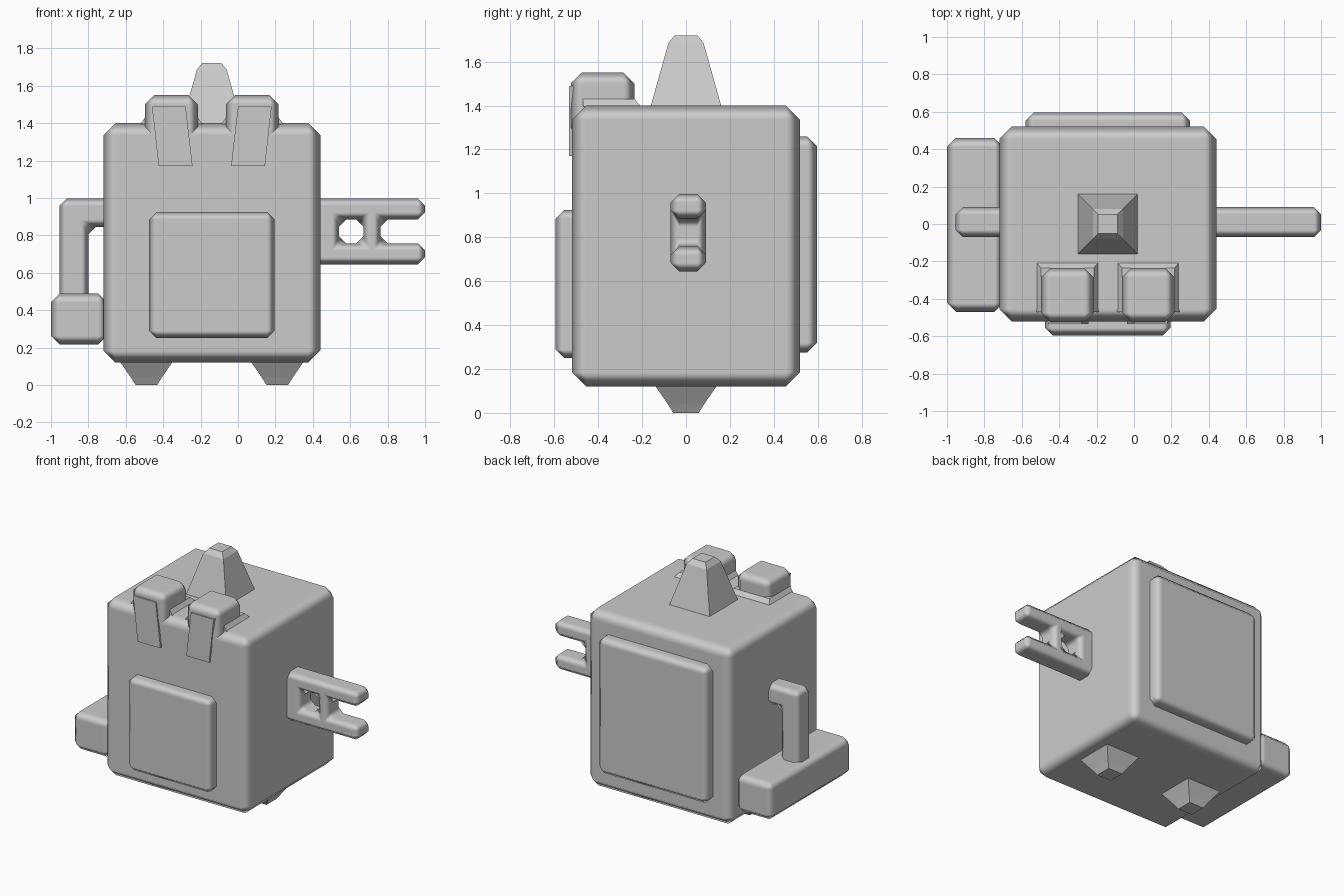
import bpy, bmesh

if "Cube" in bpy.data.objects:
    bpy.data.objects.remove(bpy.data.objects["Cube"])

grey = bpy.data.materials.new("light grey")
grey.diffuse_color = (0.6, 0.6, 0.6, 1)
grey.use_nodes = True
grey.node_tree.nodes["Principled BSDF"].inputs["Base Color"].default_value = grey.diffuse_color
CX = -0.14  # middle of the body in x


def finish(name, bm, bevel=0.0):
    """Turn a bmesh into an object, with a one-step chamfer if asked."""
    bmesh.ops.recalc_face_normals(bm, faces=bm.faces)
    for f in bm.faces:
        f.smooth = bevel > 0
    me = bpy.data.meshes.new(name)
    bm.to_mesh(me)
    bm.free()
    ob = bpy.data.objects.new(name, me)
    bpy.context.collection.objects.link(ob)
    me.materials.append(grey)
    if bevel:
        m = ob.modifiers.new("chamfer", 'BEVEL')
        m.width = bevel
        m.segments = 1
        m.limit_method = 'ANGLE'
        m.harden_normals = True
    return ob


def box(name, x, y, z, bevel):
    bm = bmesh.new()
    bmesh.ops.create_cube(bm, size=1)
    for v in bm.verts:
        v.co = [lo + (hi - lo) * (c + 0.5) for c, (lo, hi) in zip(v.co, (x, y, z))]
    return finish(name, bm, bevel)


def stack(name, rings):
    """Solid from rectangular rings: (z, x0, x1, y0, y1)."""
    bm = bmesh.new()
    loops = [[bm.verts.new(p) for p in ((a, c, z), (b, c, z), (b, d, z), (a, d, z))]
             for z, a, b, c, d in rings]
    for lo, hi in zip(loops, loops[1:]):
        for i in range(4):
            j = (i + 1) % 4
            bm.faces.new((lo[i], lo[j], hi[j], hi[i]))
    bm.faces.new(loops[0][::-1])
    bm.faces.new(loops[-1])
    return finish(name, bm)


def square_rings(cx, pairs):
    return [(z, cx - h, cx + h, -h, h) for z, h in pairs]


def cells(name, xs, zs, skip, y, bevel):
    """Extruded grid of cells in the xz plane, leaving out the skipped ones."""
    bm = bmesh.new()
    grid = {(i, k): bm.verts.new((x, y[0], z))
            for i, x in enumerate(xs) for k, z in enumerate(zs)}
    for i in range(len(xs) - 1):
        for k in range(len(zs) - 1):
            if (i, k) not in skip:
                bm.faces.new([grid[c] for c in ((i, k), (i + 1, k), (i + 1, k + 1), (i, k + 1))])
    loose = [v for v in bm.verts if not v.link_faces]
    bmesh.ops.delete(bm, geom=loose, context='VERTS')
    out = bmesh.ops.extrude_face_region(bm, geom=bm.faces[:])
    for v in out["geom"]:
        if isinstance(v, bmesh.types.BMVert):
            v.co.y = y[1]
    return finish(name, bm, bevel)


# body with front and back panels
box("body", (-0.72, 0.44), (-0.52, 0.52), (0.12, 1.40), 0.065)
box("front_panel", (-0.475, 0.195), (-0.595, -0.45), (0.25, 0.925), 0.04)
box("back_panel", (-0.58, 0.30), (0.45, 0.597), (0.275, 1.26), 0.045)

# top spike
stack("top_spike", square_rings(CX, [(1.38, 0.167), (1.40, 0.16), (1.685, 0.08), (1.72, 0.052)]))

for s, side in ((-1, "left"), (1, "right")):
    # feet
    stack(side + "_foot", square_rings(CX + s * 0.35,
          [(0, 0.058), (0.04, 0.083), (0.12, 0.138), (0.14, 0.14)]))
    # eye blocks with a small flared base
    a, b = sorted((CX + s * 0.075, CX + s * 0.357))
    box(side + "_eye", (a, b), (-0.525, -0.235), (1.25, 1.55), 0.05)
    stack(side + "_eye_base", [(1.395, a - 0.025, b + 0.025, -0.47, -0.205),
                               (1.43, a, b, -0.47, -0.235)])
    # slanted plates in front of the eyes
    bm = bmesh.new()
    plate = bm.faces.new([bm.verts.new((CX + s * dx, -0.534, z)) for dx, z in
                          ((0.14, 1.49), (0.32, 1.49), (0.284, 1.17), (0.103, 1.17))])
    out = bmesh.ops.extrude_face_region(bm, geom=[plate])
    for v in out["geom"]:
        if isinstance(v, bmesh.types.BMVert):
            v.co.y = -0.50
    finish(side + "_eye_plate", bm)

# pronged arm on the right
cells("fork_arm", [0.38, 0.54, 0.67, 0.762, 1.0], [0.645, 0.757, 0.885, 0.997],
      {(1, 1), (3, 1)}, (-0.07, 0.09), 0.038)

# bent arm on the left with a long block at its end
cells("bent_arm", [-0.955, -0.80, -0.66], [0.40, 0.845, 0.997],
      {(1, 0)}, (-0.07, 0.09), 0.04)
box("side_block", (-1.0, -0.70), (-0.47, 0.46), (0.215, 0.49), 0.048)
